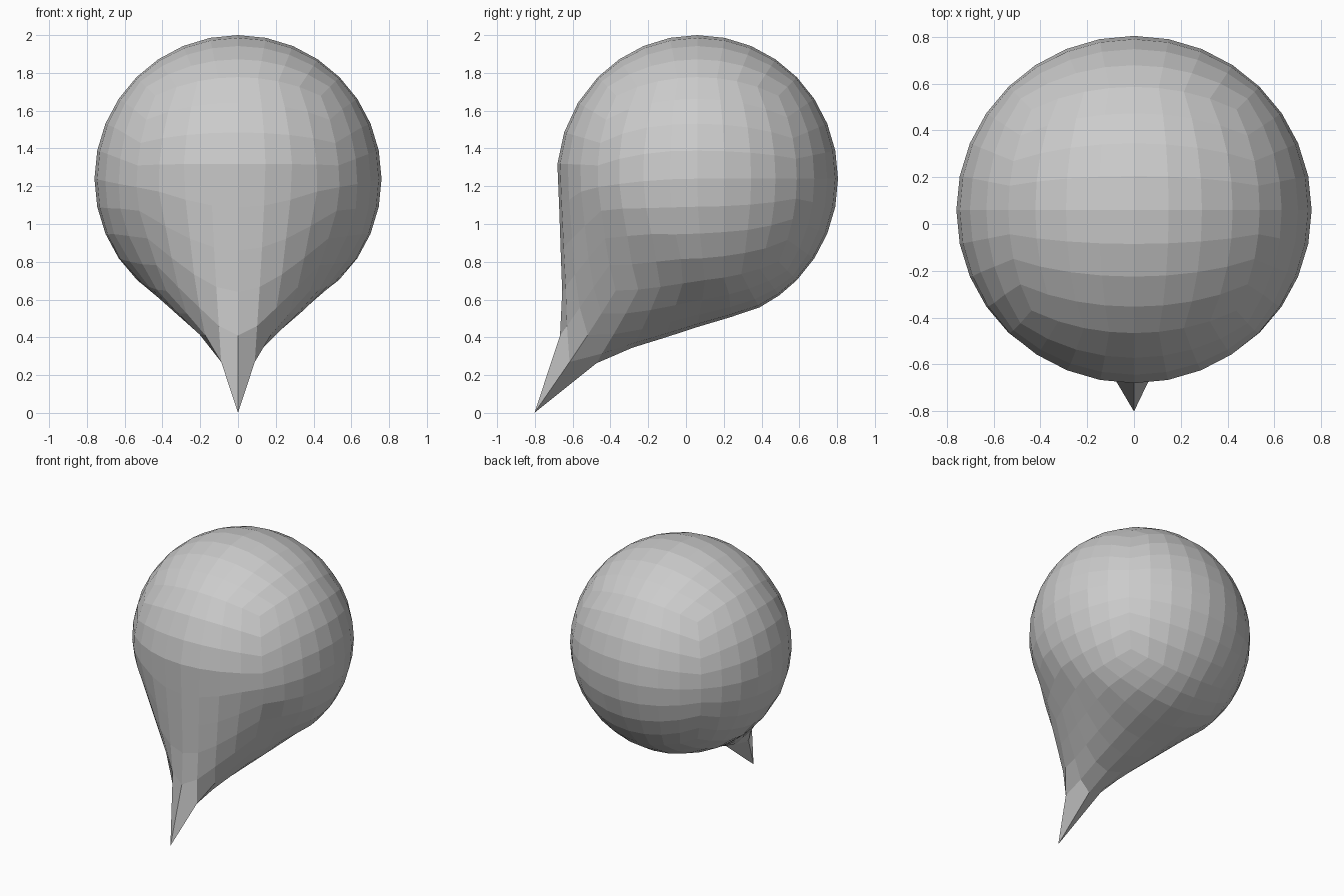
import bpy, bmesh
from math import tan, pi, degrees, cos, sin, radians
from mathutils import Vector, Quaternion

if "Cube" in bpy.data.objects:
    bpy.data.objects.remove(bpy.data.objects["Cube"])

CENTRE = Vector((0, 0.06, 1.24))
RADIUS = 0.76
EDGE = Vector((0, -1, -1)).normalized()          # cube edge that becomes the tail
AXIS = Vector((0, -0.88, -1.24)).normalized()    # tail direction
TURN = EDGE.rotation_difference(AXIS)

# tail profile: angle from axis, distance along axis, radius
PROFILE = [(0, 1.52, 0), (9, 1.15, 0.1), (18.4, 0.98, 0.195), (31, 0.80, 0.335),
           (45, 0.60, 0.485), (58, RADIUS * cos(radians(58)), RADIUS * sin(radians(58)))]


def profile(angle):
    for (a0, l0, r0), (a1, l1, r1) in zip(PROFILE, PROFILE[1:]):
        if angle <= a1:
            t = (angle - a0) / (a1 - a0)
            return l0 + (l1 - l0) * t, r0 + (r1 - r0) * t
    return RADIUS * cos(radians(angle)), RADIUS * sin(radians(angle))


# gridded cube, rounded into a ball and drawn out to a tail
bm = bmesh.new()
bmesh.ops.create_cube(bm, size=2)
bmesh.ops.subdivide_edges(bm, edges=bm.edges[:], cuts=7, use_grid_fill=True)
for v in bm.verts:
    d = Vector([tan(c * pi / 4) for c in v.co]).normalized()
    d = Quaternion().slerp(TURN, max(0.0, d.dot(EDGE))) @ d
    along, radius = profile(degrees(d.angle(AXIS)))
    side = d - AXIS * d.dot(AXIS)
    side = side.normalized() if side.length > 1e-4 else Vector()
    p = AXIS * along + side * radius
    p.y *= 0.98
    v.co = CENTRE + p
bmesh.ops.recalc_face_normals(bm, faces=bm.faces[:])

mesh = bpy.data.meshes.new("drop_body")
bm.to_mesh(mesh)
bm.free()
body = bpy.data.objects.new("drop_body", mesh)
bpy.context.collection.objects.link(body)
